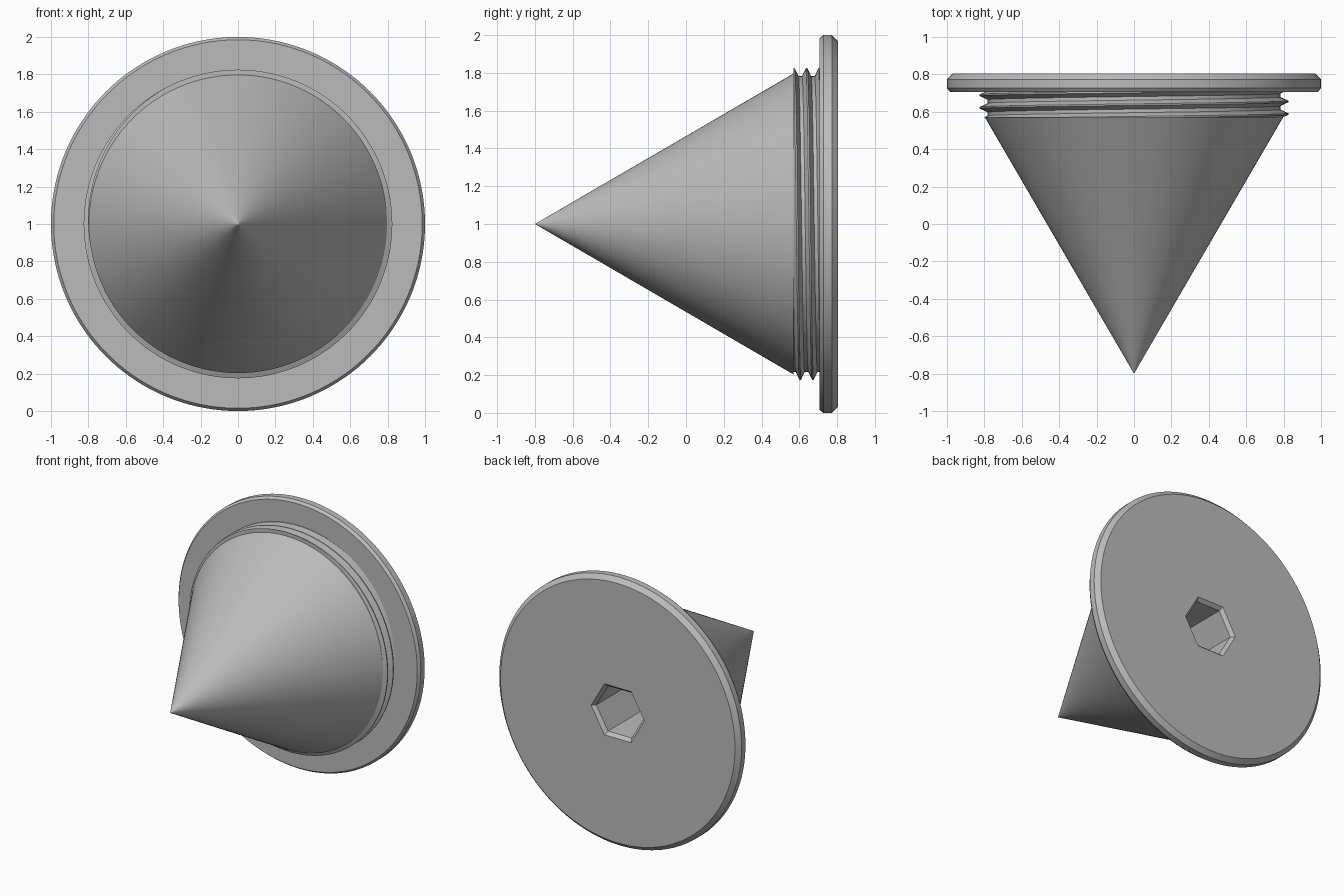
import bpy, bmesh, math

cube = bpy.data.objects.get("Cube")
if cube:
    bpy.data.objects.remove(cube, do_unlink=True)

SEGMENTS = 144          # a multiple of six, so the socket corners are exact
TURN = 2 * math.pi

# One plain grey for the whole part
grey = bpy.data.materials.new("plain_grey")
grey.use_nodes = True
grey.diffuse_color = (0.5, 0.5, 0.5, 1)
grey.node_tree.nodes["Principled BSDF"].inputs["Base Color"].default_value = (0.5, 0.5, 0.5, 1)


def circle(radius, y):
    """Round section."""
    return lambda a: (radius, y)


def hexagon(radius, y):
    """Six-sided section with corners at left and right."""
    def section(a):
        return radius * math.cos(math.pi / 6) / math.cos(a % (math.pi / 3) - math.pi / 6), y
    return section


def sweep(name, sections):
    """Skin a list of sections around the y axis."""
    bm = bmesh.new()
    grid = []
    for section in sections:
        row = []
        for j in range(SEGMENTS + 1):
            a = TURN * j / SEGMENTS
            r, y = section(a)
            row.append(bm.verts.new((r * math.cos(a), y, 1 + r * math.sin(a))))
        grid.append(row)
    for low, high in zip(grid, grid[1:]):
        for j in range(SEGMENTS):
            bm.faces.new((low[j], high[j], high[j + 1], low[j + 1]))
    bmesh.ops.remove_doubles(bm, verts=bm.verts, dist=1e-5)
    bmesh.ops.dissolve_degenerate(bm, edges=bm.edges, dist=1e-5)
    mesh = bpy.data.meshes.new(name)
    bm.to_mesh(mesh)
    bm.free()
    mesh.materials.append(grey)
    obj = bpy.data.objects.new(name, mesh)
    bpy.context.collection.objects.link(obj)
    bpy.ops.object.select_all(action='DESELECT')
    obj.select_set(True)
    bpy.context.view_layer.objects.active = obj
    bpy.ops.object.shade_smooth_by_angle(angle=math.radians(25))
    return obj


# Pointed cone
TIP, BASE, BASE_R = -0.8, 0.57, 0.797
sweep("cone_point", [circle(BASE_R * t, TIP + (BASE - TIP) * t)
                     for t in (0, 0.01, 0.1, 0.4, 0.7, 1)])

# Helical thread: narrow crests and wider valleys, trimmed at both ends
PITCH, CREST_Y, END = 0.067, 0.655, 0.709
CREST, VALLEY = 0.825, 0.783
FLAT, ROOT = 0.004, 0.024     # half width of crest, distance to valley


def thread_radius(distance):
    d = abs((distance + PITCH / 2) % PITCH - PITCH / 2)
    t = min(1, max(0, (d - FLAT) / (ROOT - FLAT)))
    return CREST + (VALLEY - CREST) * t


def thread_row(offset):
    def section(a):
        crest = CREST_Y - PITCH * a / TURN
        y = min(END, max(BASE, crest + offset))
        return thread_radius(y - crest), y
    return section


rows = [thread_row(PITCH * k + d) for k in range(-2, 4) for d in (-ROOT, -FLAT, FLAT, ROOT)]
sweep("screw_thread", [circle(BASE_R, BASE)] + rows)

# Chamfered flange, its back face meeting the rim of the socket
FRONT, BACK = 0.707, 0.805
sweep("flange", [circle(0.77, FRONT), circle(0.985, FRONT), circle(1, FRONT + 0.02),
                 circle(1, BACK - 0.032), circle(0.968, BACK), hexagon(0.22, BACK)])

# Hexagonal key socket with a bevelled rim
sweep("key_socket", [hexagon(0.22, BACK), hexagon(0.195, BACK - 0.025),
                     hexagon(0.195, 0.3), circle(0, 0.3)])
